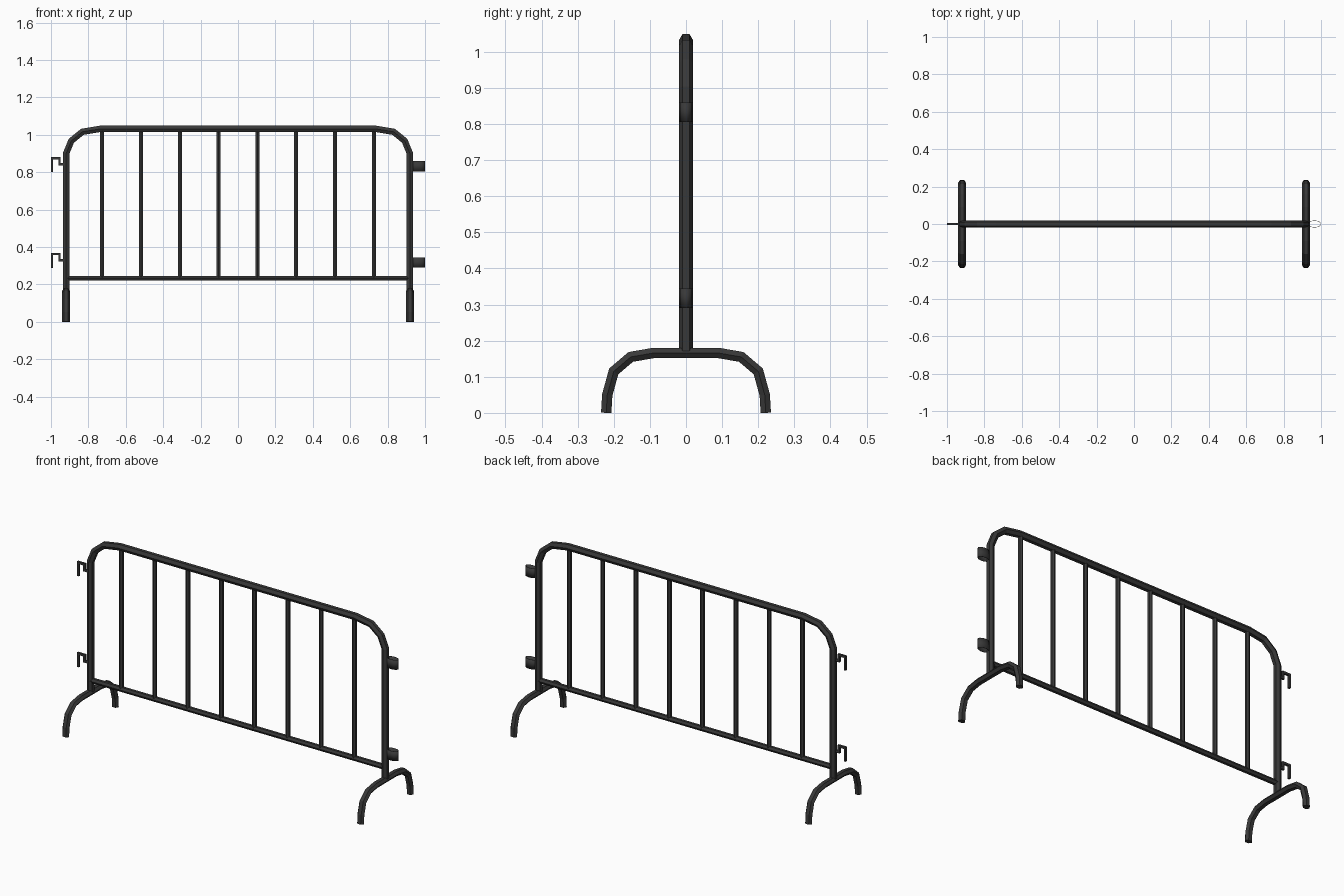
import bpy, bmesh, math
from mathutils import Vector

if "Cube" in bpy.data.objects:
    bpy.data.objects.remove(bpy.data.objects["Cube"])

metal = bpy.data.materials.new("dark_metal")
metal.diffuse_color = (0.04, 0.04, 0.04, 1)
metal.use_nodes = True
metal.node_tree.nodes["Principled BSDF"].inputs["Base Color"].default_value = metal.diffuse_color


def finish(bm, name):
    bmesh.ops.recalc_face_normals(bm, faces=bm.faces)
    mesh = bpy.data.meshes.new(name)
    bm.to_mesh(mesh)
    bm.free()
    mesh.materials.append(metal)
    ob = bpy.data.objects.new(name, mesh)
    bpy.context.collection.objects.link(ob)
    return ob


def tube(name, path, normal, ru, rv, sides=6, turn=0.0):
    """Mitred low-poly tube along a planar path; ru lies along the plane normal."""
    pts, n = [Vector(p) for p in path], Vector(normal)
    bm = bmesh.new()
    rings = []
    for i, p in enumerate(pts):
        a = (p - pts[i - 1]).normalized() if i > 0 else None
        b = (pts[i + 1] - p).normalized() if i < len(pts) - 1 else None
        a, b = a or b, b or a
        t = (a + b).normalized()
        v = n.cross(t) / t.dot(a)
        rings.append([bm.verts.new(p + n * ru * math.cos(w) + v * rv * math.sin(w))
                      for w in (turn + math.tau * k / sides for k in range(sides))])
    for r, s in zip(rings, rings[1:]):
        for k in range(sides):
            bm.faces.new((r[k], r[(k + 1) % sides], s[(k + 1) % sides], s[k]))
    bm.faces.new(rings[0])
    bm.faces.new(rings[-1])
    return finish(bm, name)


def mirrored(half):
    return [(-a, z) for a, z in half] + [(a, z) for a, z in reversed(half)]


# Bent outer frame: both posts and the top rail in one tube
frame = mirrored([(0.919, 0.165), (0.919, 0.90), (0.891, 0.968), (0.832, 1.016), (0.735, 1.032)])
tube("outer_frame", [(x, 0, z) for x, z in frame], (0, 1, 0), 0.0195, 0.0195)

# Bottom rail and upright bars
tube("bottom_rail", [(-0.919, 0, 0.233), (0.919, 0, 0.233)], (0, 1, 0), 0.015, 0.015)
for i in range(8):
    x = (i - 3.5) * 0.2075
    tube(f"upright_bar_{i + 1}", [(x, 0, 0.233), (x, 0, 1.03)], (0, 1, 0), 0.0125, 0.0125)

# Arched feet
foot = mirrored([(0.221, 0.0), (0.218, 0.05), (0.200, 0.115), (0.153, 0.155), (0.089, 0.166)])
for side, x in (("left", -0.919), ("right", 0.919)):
    tube(f"{side}_foot", [(x, y, z) for y, z in foot], (1, 0, 0), 0.021, 0.0165)

for level, hook_z, loop_z in (("upper", 0.875, 0.832), ("lower", 0.362, 0.317)):
    # Coupling hook on the left post
    hook = [(-0.994, hook_z - 0.075), (-0.994, hook_z), (-0.955, hook_z),
            (-0.955, hook_z - 0.033), (-0.919, hook_z - 0.033)]
    tube(f"{level}_hook", [(x, 0, z) for x, z in hook], (0, 1, 0),
         0.0085, 0.0085, 4, math.pi / 4)

    # Open oval socket on the right post
    bm = bmesh.new()
    lo, hi = [[bm.verts.new((0.965 + 0.035 * math.cos(w), 0.019 * math.sin(w), loop_z + dz))
               for w in (math.tau * k / 12 for k in range(12))] for dz in (-0.027, 0.027)]
    for k in range(12):
        bm.faces.new((lo[k], lo[(k + 1) % 12], hi[(k + 1) % 12], hi[k]))
    socket = finish(bm, f"{level}_socket")
    socket.data.shade_smooth()
    wall = socket.modifiers.new("wall", 'SOLIDIFY')
    wall.thickness = 0.002
